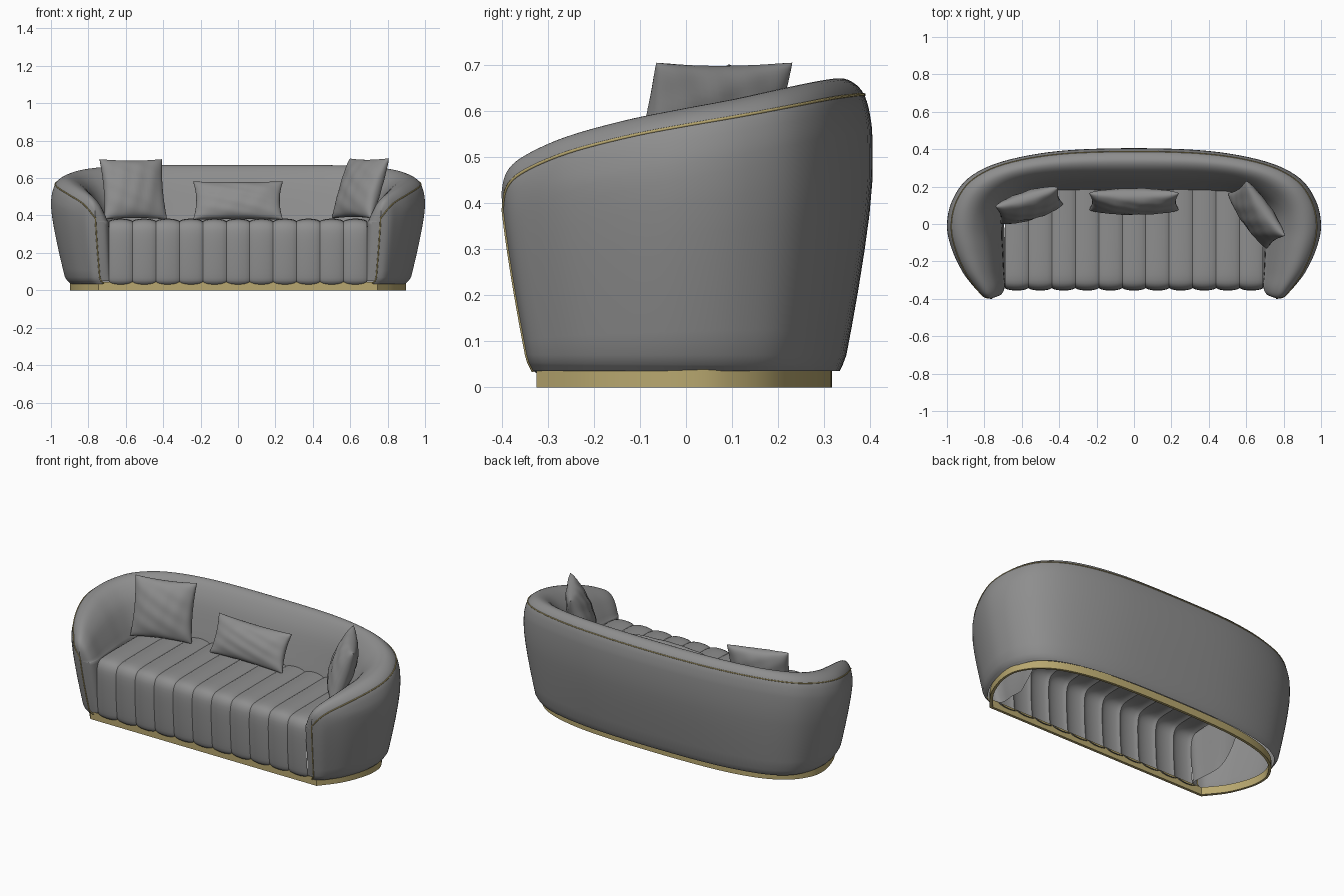
import bpy, math
from mathutils import Vector, Matrix

cube = bpy.data.objects.get("Cube")
if cube:
    bpy.data.objects.remove(cube)


def material(name, rgb, rough):
    m = bpy.data.materials.new(name)
    m.use_nodes = True
    m.diffuse_color = (*rgb, 1)
    bsdf = m.node_tree.nodes["Principled BSDF"]
    bsdf.inputs["Base Color"].default_value = (*rgb, 1)
    bsdf.inputs["Roughness"].default_value = rough
    return m


fabric = material("grey fabric", (0.27, 0.27, 0.27), 0.8)
brass = material("brass", (0.48, 0.39, 0.16), 0.5)


def smooth_path(pts, n):
    """Catmull-Rom curve through points of any dimension."""
    out = []
    for i in range(len(pts) - 1):
        a, b, c, d = (pts[max(0, min(len(pts) - 1, i + k))] for k in (-1, 0, 1, 2))
        for s in range(n):
            t = s / n
            out.append([(2 * q + (r - p) * t + (2 * p - 5 * q + 4 * r - w) * t * t
                         + (3 * q - p - 3 * r + w) * t ** 3) / 2
                        for p, q, r, w in zip(a, b, c, d)])
    return out + [list(pts[-1])]


def grid_object(name, rows, mat, loop_rows=False, loop_cols=False, angle=50):
    """Skin a list of equally long point rows."""
    nr, nc = len(rows), len(rows[0])
    faces = []
    for i in range(nr if loop_rows else nr - 1):
        for j in range(nc if loop_cols else nc - 1):
            k, l = (i + 1) % nr, (j + 1) % nc
            faces.append((i * nc + j, k * nc + j, k * nc + l, i * nc + l))
    mesh = bpy.data.meshes.new(name)
    mesh.from_pydata([tuple(p) for r in rows for p in r], [], faces)
    mesh.materials.append(mat)
    ob = bpy.data.objects.new(name, mesh)
    bpy.context.collection.objects.link(ob)
    bpy.ops.object.select_all(action="DESELECT")
    ob.select_set(True)
    bpy.context.view_layer.objects.active = ob
    bpy.ops.object.mode_set(mode="EDIT")
    bpy.ops.mesh.select_all(action="SELECT")
    bpy.ops.mesh.remove_doubles(threshold=0.0002)
    bpy.ops.mesh.normals_make_consistent(inside=False)
    bpy.ops.object.mode_set(mode="OBJECT")
    bpy.ops.object.shade_smooth_by_angle(angle=math.radians(angle))
    return ob


def mirrored(half):
    """Extend a centre-to-side list of stations to both sides."""
    return [(-p[0], *p[1:]) for p in half[:0:-1]] + half


# Wrap-around shell: outer x, y, inner x, y, rim height, inner bottom height
stations = [
    (0, .405, 0, .18, .67, .3), (.4, .39, .38, .18, .67, .3),
    (.7, .335, .56, .16, .663, .3), (.88, .25, .66, .1, .647, .3),
    (.97, .13, .7, .04, .625, .2), (1, 0, .71, -.05, .603, .1),
    (.98, -.12, .705, -.15, .58, .05), (.92, -.255, .7, -.26, .545, .05),
    (.85, -.35, .695, -.34, .505, .05), (.81, -.389, .713, -.385, .47, .05),
    (.765, -.403, .765, -.403, .42, .05)]
stations = [(-a, b, -c, d, z, w) for a, b, c, d, z, w in stations[:0:-1]] + stations
stations = smooth_path(stations, 6)

# Rim arch: fraction across the thickness, drop below the rim
ARCH = [(0, .15), (.02, .085), (.08, .035), (.19, .008), (.33, 0)]
# Inner slope: fraction across the thickness, fraction of the height above the seat
SLOPE = [(.5, .93), (.7, .72), (.85, .43), (.96, .15), (1, 0)]
STEP, SEAM = 3, 6


def flare(x, y, z):
    """Taper the body towards the floor."""
    f = (max(0, .45 - z) / .4) ** 1.3
    tuck = 1 - max(0, .06 - z) * .9
    return (x * (1 - .08 * f * abs(x) ** 3) * tuck, y * (1 - .15 * f) * tuck, z)


shell_rows = []
for ox, oy, ix, iy, top, low in stations:
    low_side = top - ARCH[0][1]
    prof = [(0, .035), (0, .045), (0, .07), (0, (.07 + low_side) / 2)]
    prof += [(d, top - drop) for d, drop in ARCH]
    prof += [(d, .35 + (top - .35) * h) for d, h in SLOPE]
    prof += [(1, (.35 + low) / 2), (1, low)]
    shell_rows.append([flare(ox + (ix - ox) * d, oy + (iy - oy) * d, z)
                       for d, z in smooth_path(prof, STEP)])
grid_object("wraparound_back_and_arms", shell_rows, fabric)

# Thin piping along the rim and down both arm fronts
seam = SEAM * STEP
path = (shell_rows[0][:seam] + [r[seam] for r in shell_rows]
        + shell_rows[-1][:seam][::-1])
curve = bpy.data.curves.new("piping", "CURVE")
curve.dimensions = "3D"
curve.bevel_depth = .0035
curve.bevel_resolution = 1
spline = curve.splines.new("POLY")
spline.points.add(len(path) - 1)
for pt, co in zip(spline.points, path):
    pt.co = (*co, 1)
curve.materials.append(brass)
piping = bpy.data.objects.new("piping", curve)
bpy.context.collection.objects.link(piping)
bpy.ops.object.select_all(action="DESELECT")
piping.select_set(True)
bpy.context.view_layer.objects.active = piping
bpy.ops.object.convert(target="MESH")

# Hollow plinth band: rounded behind, straight in front
outline = mirrored([(0, .317), (.4, .305), (.65, .262), (.8, .19), (.88, .09),
                    (.898, 0), (.88, -.1), (.83, -.215), (.745, -.325)])
outline = smooth_path(outline, 5)
plinth_rows = [[(x * s, y * t, z) for s, t, z in
                ((1, 1, 0), (1, 1, .045), (.985, .95, .045), (.985, .95, 0))]
               for x, y in outline]
grid_object("plinth", plinth_rows, brass, True, True, 40)

# Channelled seat: one padded sheet running up the front and over the top
seat_profile = [Vector(p) for p in smooth_path(
    [(-.3, .04), (-.325, .046), (-.334, .09), (-.341, .2), (-.342, .3), (-.33, .347),
     (-.295, .366), (-.2, .37), (0, .37), (.22, .37)], 3)]
CHANNELS, SUB, HALF = 11, 10, .69
seat_rows = []
for i in range(CHANNELS * SUB + 1):
    x = -HALF + 2 * HALF * i / (CHANNELS * SUB)
    puff = .013 * abs(math.sin(math.pi * i / SUB)) ** .6
    row = []
    for j, p in enumerate(seat_profile):
        a = seat_profile[max(0, j - 1)]
        b = seat_profile[min(len(seat_profile) - 1, j + 1)]
        t = (b - a).normalized()
        row.append((x, p.x - t.y * puff, p.y + t.x * puff))
    seat_rows.append(row)
grid_object("channelled_seat", seat_rows, fabric)


def cushion(name, centre, width, height, depth, turn, lean):
    """Pillow with pinched corners and soft creases."""
    n = 28
    rows = []
    for side in (-1, 1):
        for i in range(n + 1):
            u = math.sin(math.pi * (i / n - .5)) * side
            row = []
            for j in range(n + 1):
                v = math.sin(math.pi * (j / n - .5))
                bulge = ((1 - u * u) * (1 - v * v)) ** .42
                crease = 1 + .06 * math.sin(9 * u + 4 * v) * math.sin(7 * v - 3 * u)
                row.append(Vector((u * width / 2 * (1 - .07 * (1 - v * v)),
                                   side * depth / 2 * bulge * crease,
                                   v * height / 2 * (1 - .06 * (1 - u * u)))))
            rows.append(row)
    ob = grid_object(name, rows, fabric, loop_rows=True, angle=60)
    ob.matrix_world = (Matrix.Translation(centre)
                       @ Matrix.Rotation(math.radians(turn), 4, "Z")
                       @ Matrix.Rotation(math.radians(-lean), 4, "X"))


cushion("right_cushion", (-.56, .1, .54), .35, .335, .13, 17, 16)
cushion("middle_cushion", (0, .12, .48), .48, .22, .12, 0, 24)
cushion("left_cushion", (.655, .05, .545), .36, .34, .13, -55, 20)
